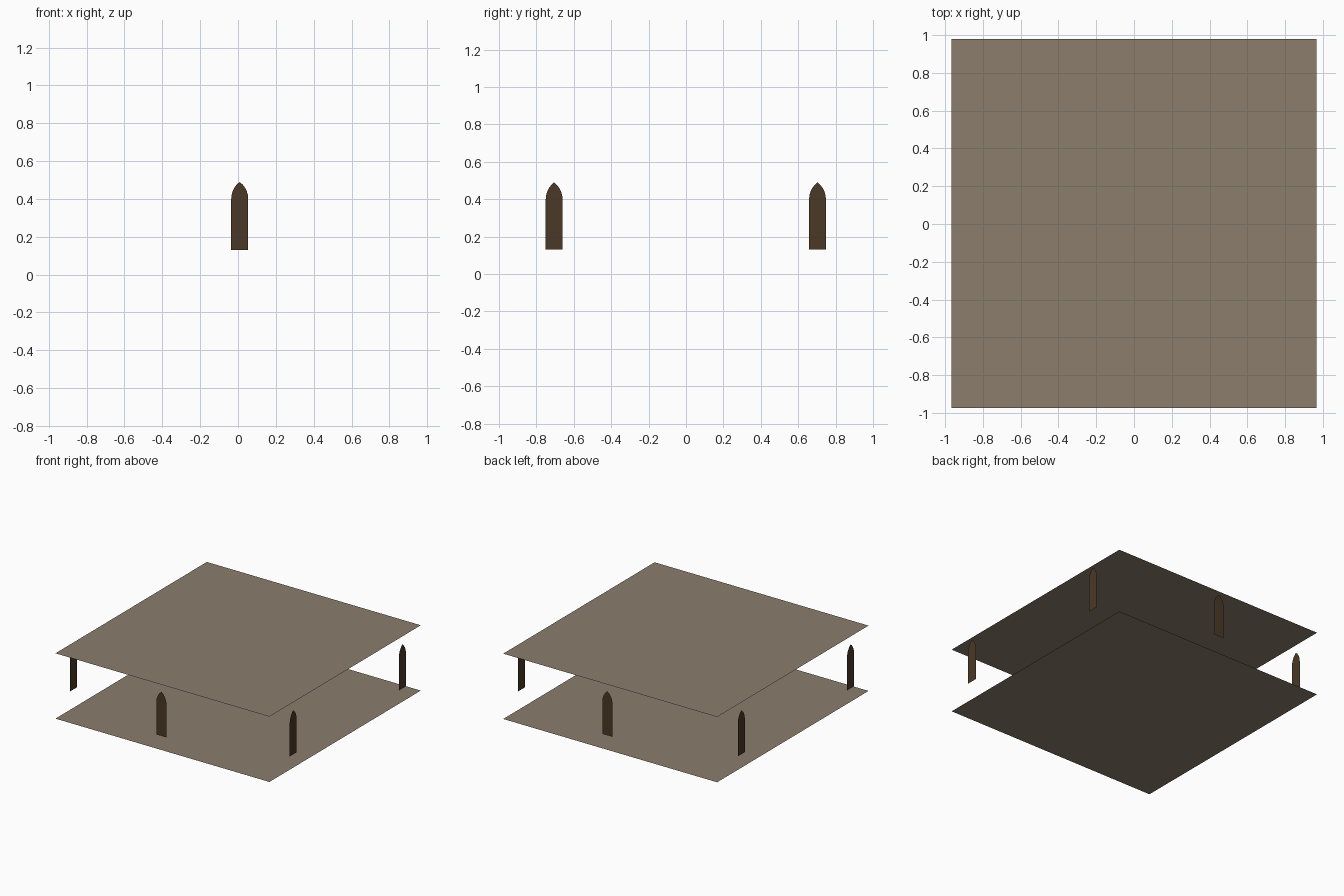
import bpy
import math

if "Cube" in bpy.data.objects:
    bpy.data.objects.remove(bpy.data.objects["Cube"])


def material(name, rgb):
    m = bpy.data.materials.new(name)
    m.diffuse_color = (*rgb, 1.0)
    m.use_nodes = True
    m.node_tree.nodes["Principled BSDF"].inputs["Base Color"].default_value = m.diffuse_color
    return m


STONE = material("warm grey stone", (0.258, 0.205, 0.152))
DARK = material("dark brown glass", (0.070, 0.041, 0.019))


def add_face(name, points, mat):
    """One flat polygon, wound anticlockwise as seen from outside."""
    mesh = bpy.data.meshes.new(name)
    mesh.from_pydata(points, [], [tuple(range(len(points)))])
    mesh.materials.append(mat)
    mesh.update()
    obj = bpy.data.objects.new(name, mesh)
    bpy.context.collection.objects.link(obj)
    return obj


def slab(name, z, up):
    x0, x1, y0, y1 = -0.967, 0.965, -0.973, 0.979
    pts = [(x0, y0, z), (x1, y0, z), (x1, y1, z), (x0, y1, z)]
    return add_face(name, pts if up else pts[::-1], STONE)


def lancet_profile(half=0.045, base=0.13, spring=0.40, tip=0.49, steps=5):
    """Pointed arch outline in (across, z)."""
    rise = tip - spring
    c = (rise ** 2 - half ** 2) / (2 * half)   # arc centre beyond the middle
    r = half + c
    end = math.atan2(rise, c)
    right = [(r * math.cos(end * i / steps) - c, spring + r * math.sin(end * i / steps))
             for i in range(steps + 1)]
    left = [(-u, z) for u, z in right[-2::-1]]
    return [(-half, base), (half, base)] + right + left


def window(name, x, y, angle):
    """Window facing -y, turned by angle about z and placed at x, y."""
    ca, sa = math.cos(angle), math.sin(angle)
    pts = [(x + u * ca, y + u * sa, z) for u, z in lancet_profile()]
    return add_face(name, pts, DARK)


# Floor and ceiling sheets
slab("floor_sheet", 0.0, False)
slab("ceiling_sheet", 0.533, True)

# Single windows on the front and back
window("front_window", 0.009, -1.0, 0.0)
window("back_window", 0.009, 1.0, math.pi)

# Pairs of windows on the two sides
for label, y in (("front", -0.705), ("back", 0.703)):
    window("right_window_" + label, 0.992, y, math.pi / 2)
    window("left_window_" + label, -0.992, y, -math.pi / 2)
